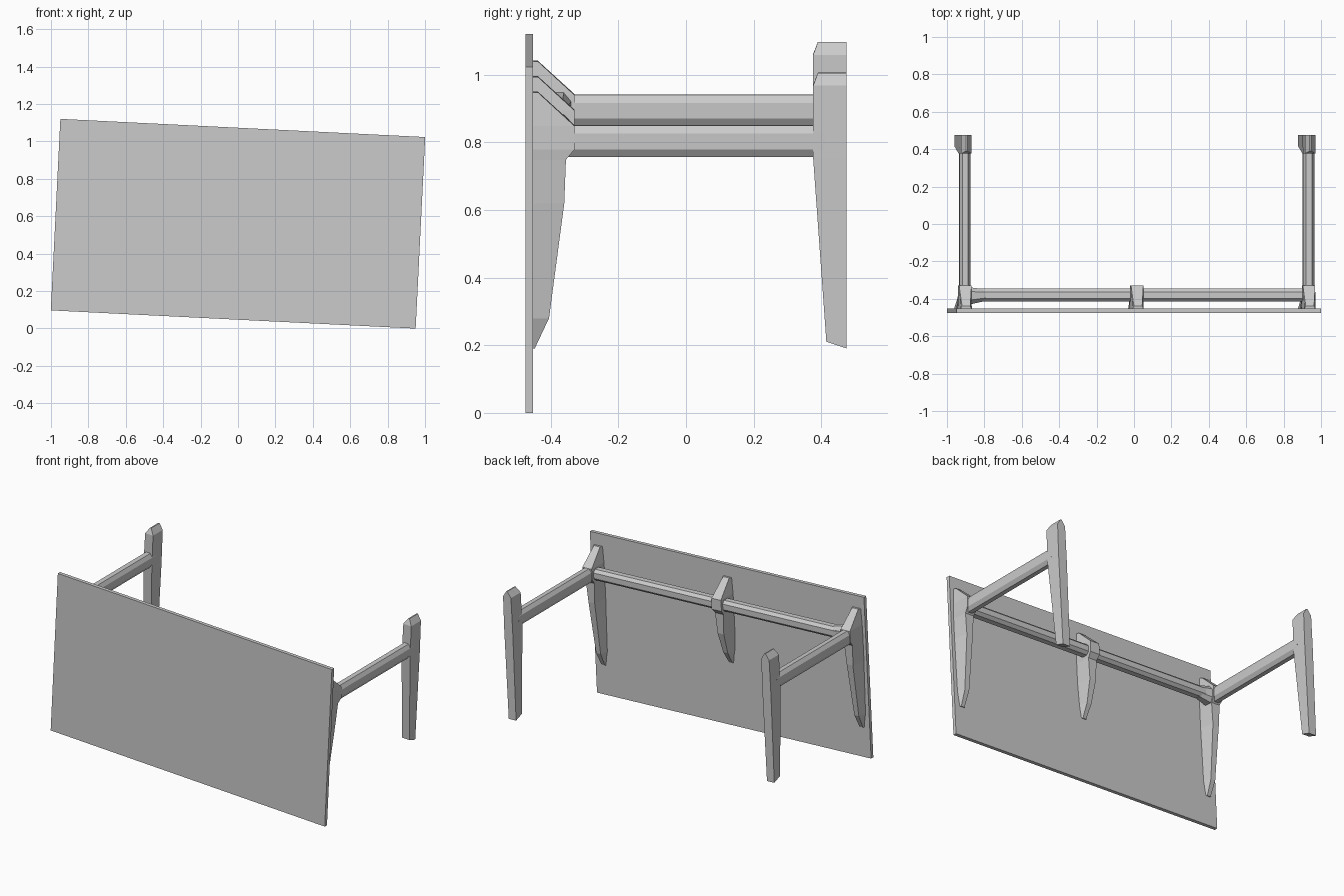
import bpy, bmesh, math
from mathutils import Matrix, Vector

cube = bpy.data.objects.get("Cube")
if cube:
    bpy.data.objects.remove(cube, do_unlink=True)

grey = bpy.data.materials.new("plain_grey")
grey.use_nodes = True
grey.diffuse_color = (0.6, 0.6, 0.6, 1)
grey.node_tree.nodes["Principled BSDF"].inputs["Base Color"].default_value = (0.6, 0.6, 0.6, 1)

# The whole frame leans sideways around the panel centre
LEAN = Matrix.Translation((0, 0, 0.56)) @ Matrix.Rotation(math.radians(2.85), 4, 'Y')
SIDE = 0.92      # distance of the side frames from the centre
RAIL_Z = 0.29    # rail height above the panel centre


def loft(name, rings):
    """Skin a closed solid through rings with equal point counts."""
    bm = bmesh.new()
    loops = [[bm.verts.new(p) for p in ring] for ring in rings]
    n = len(loops[0])
    for low, high in zip(loops, loops[1:]):
        for i in range(n):
            j = (i + 1) % n
            bm.faces.new((low[i], low[j], high[j], high[i]))
    bm.faces.new(loops[0][::-1])
    bm.faces.new(loops[-1])
    bmesh.ops.recalc_face_normals(bm, faces=bm.faces)
    mesh = bpy.data.meshes.new(name)
    bm.to_mesh(mesh)
    bm.free()
    mesh.materials.append(grey)
    obj = bpy.data.objects.new(name, mesh)
    obj.matrix_world = LEAN
    bpy.context.collection.objects.link(obj)
    return obj


def rail(name, start, end, half_w, half_h, end_scale=1.0):
    """Chamfered eight-sided bar along x or y."""
    start, end = Vector(start), Vector(end)
    along = (end - start).normalized()
    across = along.cross(Vector((0, 0, 1)))
    section = [(1, .5), (.5, 1), (-.5, 1), (-1, .5), (-1, -.5), (-.5, -1), (.5, -1), (1, -.5)]
    return loft(name, [[c + across * a * half_w * s + Vector((0, 0, b * half_h * s))
                        for a, b in section] for c, s in ((start, 1), (end, end_scale))])


def bracket(name, x, profile):
    """Faceted fin on the back of the panel: z, depth, base and ridge half widths."""
    back = -0.455
    loft(name, [[(x - b, back, z), (x + b, back, z), (x + r, y, z), (x - r, y, z)]
                for z, y, b, r in profile])


# Panel
loft("panel", [[(sx * 0.9765, y, sz * 0.5125)
                for sx, sz in ((-1, -1), (1, -1), (1, 1), (-1, 1))] for y in (-0.475, -0.452)])

# Upper part shared by all brackets
head = [(0.106, -0.36, .037, .022), (0.236, -0.355, .037, .03), (0.266, -0.33, .037, .035),
        (0.336, -0.33, .035, .033), (0.435, -0.438, .03, .022)]

for side, s in (("left", 1), ("right", -1)):
    x = s * SIDE
    bracket(side + "_bracket", x,
            [(-0.323, -0.447, .02, .012), (-0.234, -0.405, .032, .016)] + head)
    rail(side + "_rail", (x, -0.36, RAIL_Z), (x, 0.41, RAIL_Z), 0.03, 0.046)
    # Tapered leg with a ridged top
    loft(side + "_leg", [
        [(x - h, front, z + lift), (x + h, front, z + lift), (x + h, 0.475, z), (x - h, 0.475, z)]
        for z, lift, front, h in ((-0.323, .02, .415, .026), (0.24, 0, .376, .03),
                                  (0.455, 0, .376, .028), (0.492, 0, .39, .004))])

bracket("middle_bracket", 0, [(-0.11, -0.447, .02, .012), (-0.03, -0.40, .03, .016)] + head)

# Cross bar and its flared joint
rail("cross_bar", (-SIDE, -0.38, RAIL_Z), (SIDE, -0.38, RAIL_Z), 0.035, 0.035)
rail("bar_joint", (-SIDE, -0.385, RAIL_Z), (-0.81, -0.38, RAIL_Z), 0.05, 0.06, 0.62)
